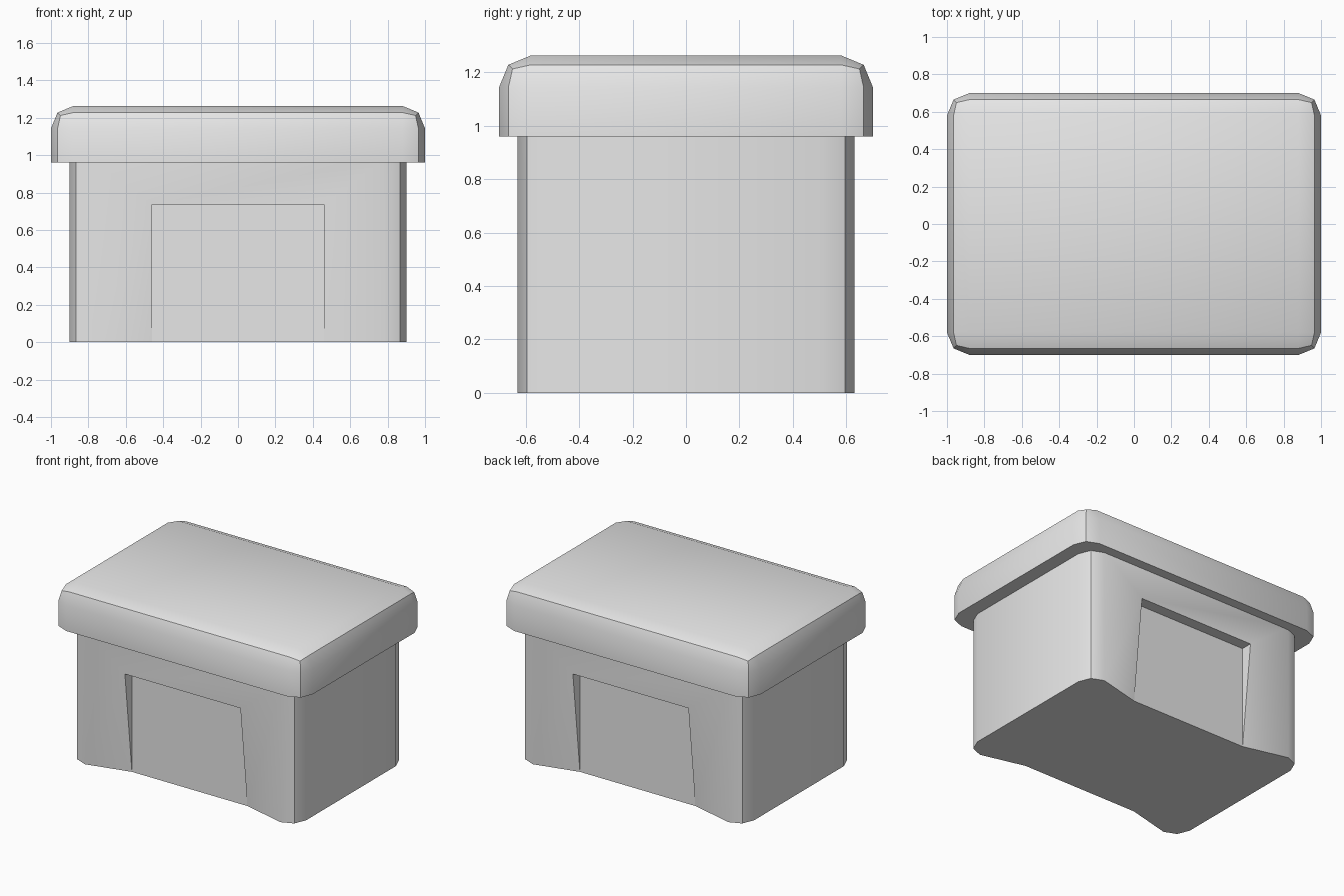
import bpy, bmesh, math

if "Cube" in bpy.data.objects:
    bpy.data.objects.remove(bpy.data.objects["Cube"])

grey = bpy.data.materials.new("light_grey")
grey.diffuse_color = (0.8, 0.8, 0.8, 1)
grey.use_nodes = True
grey.node_tree.nodes["Principled BSDF"].inputs["Base Color"].default_value = grey.diffuse_color

R = 0.12  # corner radius shared by lid and body


def finish(bm, name):
    bmesh.ops.recalc_face_normals(bm, faces=bm.faces)
    mesh = bpy.data.meshes.new(name)
    bm.to_mesh(mesh)
    bm.free()
    mesh.materials.append(grey)
    mesh.shade_smooth()
    mesh.set_sharp_from_angle(angle=math.radians(35))
    obj = bpy.data.objects.new(name, mesh)
    bpy.context.collection.objects.link(obj)
    return obj


# lid: box with every edge rounded except the flat bottom rim
z0, z1 = 0.96, 1.263
bm = bmesh.new()
bmesh.ops.create_cube(bm, size=1)
for v in bm.verts:
    v.co = (v.co.x * 2.0, v.co.y * 1.4, z1 if v.co.z > 0 else z0)
round_edges = [e for e in bm.edges if any(v.co.z > 1.1 for v in e.verts)]
bmesh.ops.bevel(bm, geom=round_edges, offset=R, segments=2, profile=0.5,
                affect='EDGES', clamp_overlap=True)
finish(bm, "lid")

# body: rounded rectangular column with a hand recess on front and back
HX, HY, TOP = 0.90, 0.63, 0.98
GRIP_X, GRIP_Z, DEPTH = 0.46, 0.735, 0.08
bm = bmesh.new()
ring = []
for sx, sy, start in ((1, -1, -90), (1, 1, 0), (-1, 1, 90), (-1, -1, 180)):
    for k in range(3):
        a = math.radians(start + 45 * k)
        ring.append((sx * (HX - R) + R * math.cos(a),
                     sy * (HY - R) + R * math.sin(a)))
low = [bm.verts.new((x, y, 0)) for x, y in ring]
high = [bm.verts.new((x, y, TOP)) for x, y in ring]
base = []
for i in range(12):
    j = (i + 1) % 12
    base.append(low[i])
    if i not in (5, 11):
        bm.faces.new((low[i], low[j], high[j], high[i]))
        continue
    # recessed side: overhang at the top, walls tapering out at the base
    d = 1 if i == 11 else -1
    xs = (-d * GRIP_X, d * GRIP_X)
    n0, n1 = [bm.verts.new((x, -d * (HY - DEPTH), 0)) for x in xs]
    i0, i1 = [bm.verts.new((x, -d * (HY - DEPTH), GRIP_Z)) for x in xs]
    o0, o1 = [bm.verts.new((x, -d * HY, GRIP_Z)) for x in xs]
    for f in ((low[i], n0, o0, high[i]), (o0, o1, high[j], high[i]),
              (n1, low[j], high[j], o1), (n0, n1, i1, i0),
              (i0, i1, o1, o0), (n0, i0, o0), (n1, o1, i1)):
        bm.faces.new(f)
    base += [n0, n1]
bm.faces.new(base[::-1])
bm.faces.new(high)
finish(bm, "body")
